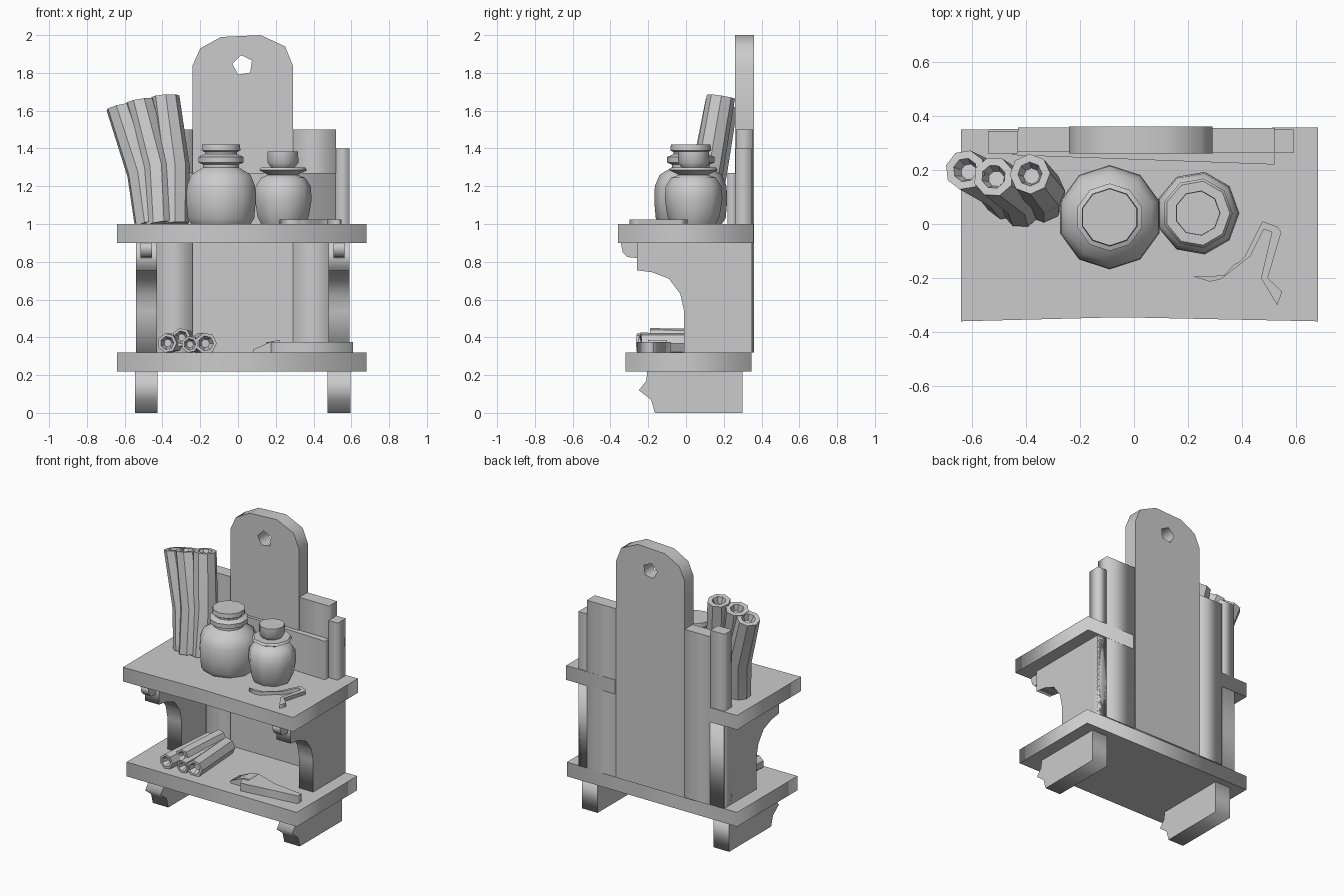
import bpy, bmesh, math
from mathutils import Matrix, Vector

if "Cube" in bpy.data.objects:
    bpy.data.objects.remove(bpy.data.objects["Cube"])

# Local (profile x, profile y, depth) axes for each drawing plane
AXES = {
    "XY": ((1, 0, 0), (0, 1, 0), (0, 0, 1)),
    "XZ": ((1, 0, 0), (0, 0, 1), (0, -1, 0)),
    "YZ": ((0, 1, 0), (0, 0, 1), (1, 0, 0)),
}


def prism(name, plane, loops, lo, hi):
    """Extrude closed outlines (outer plus holes) between lo and hi."""
    cu = bpy.data.curves.new(name, "CURVE")
    cu.dimensions = "2D"
    cu.fill_mode = "BOTH"
    cu.extrude = (hi - lo) / 2
    for pts in loops:
        sp = cu.splines.new("POLY")
        sp.points.add(len(pts) - 1)
        for p, (a, b) in zip(sp.points, pts):
            p.co = (a, b, 0, 1)
        sp.use_cyclic_u = True
    tmp = bpy.data.objects.new(name + "_outline", cu)
    bpy.context.collection.objects.link(tmp)
    dg = bpy.context.evaluated_depsgraph_get()
    me = bpy.data.meshes.new_from_object(tmp.evaluated_get(dg))
    bpy.data.objects.remove(tmp)
    m = Matrix(AXES[plane]).transposed()
    depth = m.col[2]
    mid = abs((lo + hi) / 2) * (1 if lo + hi > 0 else -1)
    if plane == "XZ":
        mid = -mid
    me.transform(Matrix.Translation(depth * mid) @ m.to_4x4())
    bm = bmesh.new()
    bm.from_mesh(me)
    bmesh.ops.remove_doubles(bm, verts=bm.verts, dist=0.0005)
    bmesh.ops.recalc_face_normals(bm, faces=bm.faces)
    bm.to_mesh(me)
    bm.free()
    me.name = name
    ob = bpy.data.objects.new(name, me)
    bpy.context.collection.objects.link(ob)
    return ob


def box(name, x0, x1, y0, y1, z0, z1):
    return prism(name, "XY", [[(x0, y0), (x1, y0), (x1, y1), (x0, y1)]], z0, z1)


def tube(name, rings, n, angle=40):
    """Skin n-sided rings (centre, radius), all square to the first-to-last axis."""
    axis = Vector(rings[-1][0]) - Vector(rings[0][0])
    rot = axis.to_track_quat("Z", "Y")
    bm = bmesh.new()
    rows = []
    for c, r in rings:
        rows.append([bm.verts.new(Vector(c) + rot @ Vector(
            (r * math.cos(2 * math.pi * (i + .5) / n), r * math.sin(2 * math.pi * (i + .5) / n), 0)))
            for i in range(n)])
    for a, b in zip(rows, rows[1:]):
        for i in range(n):
            j = (i + 1) % n
            bm.faces.new((a[i], a[j], b[j], b[i]))
    bm.faces.new(rows[0][::-1])
    bm.faces.new(rows[-1])
    bmesh.ops.recalc_face_normals(bm, faces=bm.faces)
    me = bpy.data.meshes.new(name)
    bm.to_mesh(me)
    bm.free()
    ob = bpy.data.objects.new(name, me)
    bpy.context.collection.objects.link(ob)
    bpy.ops.object.select_all(action="DESELECT")
    ob.select_set(True)
    bpy.context.view_layer.objects.active = ob
    bpy.ops.object.shade_smooth_by_angle(angle=math.radians(angle))
    return ob


# Two shelves, the upper one with a slightly hollow front edge
prism("upper_shelf", "XY", [[(-.64, -.36), (-.05, -.345), (.68, -.36), (.68, .357), (-.64, .35)]], .9, 1.0)
box("lower_shelf", -.64, .68, -.32, .348, .22, .32)

# Back planks: tall centre plank with a hanging hole, stepped side planks
hole = [(.025 + .055 * math.cos(a), 1.84 + .055 * math.sin(a))
        for a in [math.radians(72 * i + 100) for i in range(5)]]
prism("centre_plank", "XZ", [[(-.24, .32), (.29, .32), (.29, 1.84), (.25, 1.94), (.12, 2.0),
                              (-.09, 1.99), (-.20, 1.93), (-.24, 1.84)], hole], .26, .36)
box("right_plank", .29, .52, .265, .355, .32, 1.5)
box("right_edge_plank", .52, .59, .262, .35, .32, 1.4)
box("left_plank", -.43, -.24, .268, .357, .32, 1.5)
box("left_edge_plank", -.54, -.43, .26, .345, .32, 1.54)

# Thin rail standing on the shelf against the planks
prism("back_rail", "XY", [[(-.45, .255), (.52, .22), (.52, .27), (-.45, .27)]], 1.0, 1.27)

# Side panels with curved brackets, bracket tips and feet
side = [(.35, .32), (.35, .9), (-.26, .9), (-.26, .755), (-.18, .745), (-.09, .71),
        (-.03, .63), (-.01, .54), (-.01, .32)]
tip = [(-.26, .9), (-.345, .9), (-.335, .85), (-.31, .825), (-.26, .82)]
foot = [(.30, 0), (.30, .22), (-.205, .22), (-.21, .17), (-.25, .12), (-.185, .07), (-.165, 0)]
for label, x in (("left", -.54), ("right", .48)):
    prism(label + "_side_panel", "YZ", [side], x, x + .11)
    prism(label + "_bracket_tip", "YZ", [tip], x + .025, x + .085)
    prism(label + "_foot", "YZ", [foot], x - .005, x + .115)


# Jars with flared collars and stoppers
def jar(name, x, y, profile, n):
    tube(name, [((x, y, z), r) for r, z in profile], n)


jar("large_jar", -.09, .025, [(.165, 1.0), (.185, 1.03), (.193, 1.12), (.19, 1.20), (.165, 1.26),
                              (.10, 1.30), (.10, 1.315), (.125, 1.325), (.125, 1.355), (.09, 1.37),
                              (.09, 1.38), (.108, 1.39), (.105, 1.42)], 10)
jar("small_jar", .235, .04, [(.12, 1.0), (.14, 1.04), (.155, 1.13), (.15, 1.2), (.12, 1.245),
                             (.08, 1.26), (.13, 1.285), (.12, 1.30), (.065, 1.30), (.085, 1.325),
                             (.083, 1.385)], 9)


# Rolled papers leaning on the planks, with hollow tops
def lerp(a, b, t):
    return Vector(a).lerp(Vector(b), t)


for i, (a, m, b) in enumerate((
        ((-.475, .09, 1.0), (-.51, .14, 1.27), (-.625, .20, 1.62)),
        ((-.415, .06, 1.0), (-.43, .11, 1.30), (-.52, .175, 1.65)),
        ((-.335, .08, 1.0), (-.335, .12, 1.30), (-.385, .185, 1.675)))):
    tube(f"standing_roll_{i + 1}", [(a, .075), (m, .08), (b, .075), (b, .045), (lerp(b, m, .12), .03)], 8)

# Rolls lying on the lower shelf
for i, (a, b, r) in enumerate((
        ((-.375, -.26, .37), (-.34, .17, .37), .052),
        ((-.30, -.19, .40), (-.28, .20, .395), .05),
        ((-.255, -.25, .363), (-.24, .16, .363), .045),
        ((-.17, -.24, .368), (-.20, .17, .365), .058))):
    d = lerp(a, b, .1)
    tube(f"lying_roll_{i + 1}", [(d, r * .4), (a, r * .7), (a, r), (b, r)], 7)

# Flat board and wedge on the lower shelf
prism("flat_board", "XY", [[(.20, -.26), (.61, -.21), (.61, -.17), (.38, -.14), (.22, -.08), (.15, -.14)]],
      .32, .375)
prism("board_wedge", "XZ", [[(.08, .32), (.22, .32), (.22, .385), (.18, .38), (.08, .335)]], -.20, -.10)

# Creased strip of cloth on the upper shelf
prism("cloth_strip", "XY", [[(.22, -.195), (.28, -.213), (.32, -.205), (.37, -.15), (.43, -.12), (.48, -.02),
                             (.51, -.03), (.47, -.20), (.53, -.30), (.548, -.25), (.495, -.20),
                             (.545, -.03), (.53, -.01), (.475, .01), (.41, -.12), (.34, -.19)]],
      1.0, 1.025)
